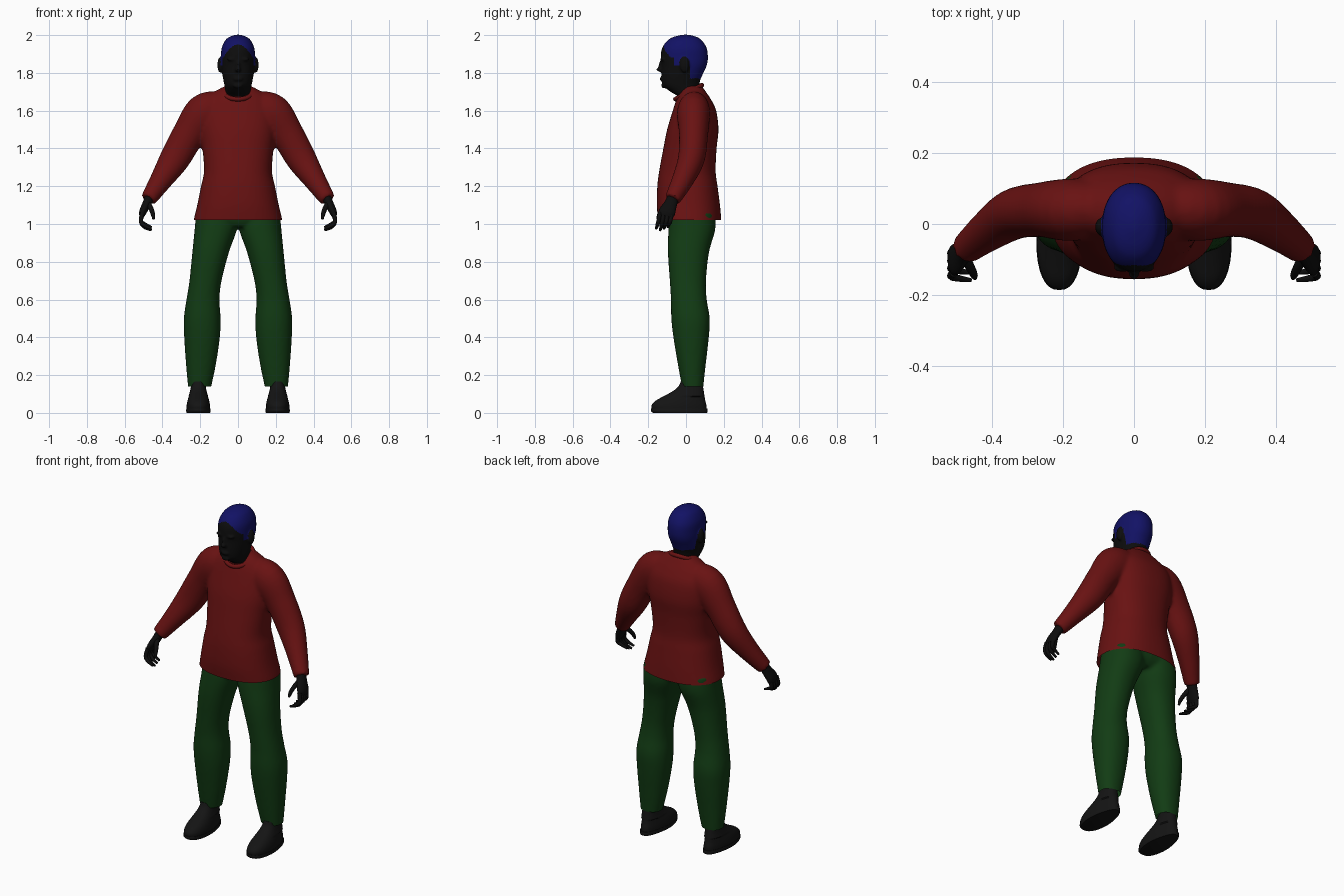
import bpy, bmesh, math
from mathutils import Vector

cube = bpy.data.objects.get("Cube")
if cube:
    bpy.data.objects.remove(cube, do_unlink=True)


def material(name, rgb):
    m = bpy.data.materials.new(name)
    m.use_nodes = True
    m.diffuse_color = (*rgb, 1)
    m.node_tree.nodes["Principled BSDF"].inputs["Base Color"].default_value = (*rgb, 1)
    return m


RED = material("dark red", (0.14, 0.006, 0.006))
GREEN = material("dark green", (0.006, 0.045, 0.007))
BLUE = material("dark blue", (0.006, 0.006, 0.13))
SKIN = material("near black", (0.004, 0.004, 0.004))
SHOE = material("soft black", (0.007, 0.007, 0.007))


def spline(rows, t):
    """Catmull-Rom interpolation of a list of equal-length rows."""
    i = min(int(t), len(rows) - 2)
    f = t - i
    a, b, c, d = (rows[min(max(k, 0), len(rows) - 1)] for k in range(i - 1, i + 3))
    return [q + 0.5 * f * (r - p + f * (2 * p - 5 * q + 4 * r - s + f * (3 * (q - r) + s - p)))
            for p, q, r, s in zip(a, b, c, d)]


def loft(bm, rows, segs=32, steps=5, power=2.0, along=False):
    """Closed skin over elliptical sections (x, y, z, radius across, radius deep)."""
    count = (len(rows) - 1) * steps
    fine = [spline(rows, k / steps) for k in range(count + 1)]
    rings = []
    for k, (x, y, z, ru, rv) in enumerate(fine):
        t = Vector((0, 0, 1))
        if along:
            t = Vector(fine[min(k + 1, count)][:3]) - Vector(fine[max(k - 1, 0)][:3])
            t.normalize()
        u = Vector((0, 1, 0)).cross(t).normalized()
        v = t.cross(u)
        ring = []
        for j in range(segs):
            c, s = math.cos(math.tau * j / segs), math.sin(math.tau * j / segs)
            cu = math.copysign(abs(c) ** (2 / power), c)
            sv = math.copysign(abs(s) ** (2 / power), s)
            ring.append(bm.verts.new(Vector((x, y, z)) + u * ru * cu + v * rv * sv))
        rings.append(ring)
    for lo, hi in zip(rings, rings[1:]):
        for j in range(segs):
            bm.faces.new((lo[j - 1], lo[j], hi[j], hi[j - 1]))
    bm.faces.new(rings[0])
    bm.faces.new(rings[-1])


def levels(rows, cx=0, s=1):
    """Turn (z, half width, front y, back y) into loft rows."""
    return [(s * cx, (f + b) / 2, z, w, (b - f) / 2) for z, w, f, b in rows]


def blob(bm, centre, size):
    geo = bmesh.ops.create_uvsphere(bm, u_segments=20, v_segments=12, radius=1)
    for v in geo["verts"]:
        v.co = Vector(centre) + Vector(a * b for a, b in zip(v.co, size))


def finish(bm, name, mats, fuse=0, smooth=6, cut=None):
    """Make an object; optionally fuse its volumes into one skin and trim below a height."""
    bmesh.ops.recalc_face_normals(bm, faces=bm.faces)
    me = bpy.data.meshes.new(name)
    bm.to_mesh(me)
    bm.free()
    ob = bpy.data.objects.new(name, me)
    bpy.context.collection.objects.link(ob)
    if fuse:
        rm = ob.modifiers.new("Fuse", "REMESH")
        rm.mode = "VOXEL"
        rm.voxel_size = fuse
        sm = ob.modifiers.new("Soften", "SMOOTH")
        sm.factor = 0.5
        sm.iterations = smooth
        bpy.context.view_layer.update()
        dg = bpy.context.evaluated_depsgraph_get()
        ob.data = bpy.data.meshes.new_from_object(ob.evaluated_get(dg))
        ob.modifiers.clear()
    if cut is not None:
        b = bmesh.new()
        b.from_mesh(ob.data)
        bmesh.ops.bisect_plane(b, geom=b.verts[:] + b.edges[:] + b.faces[:],
                               plane_co=(0, 0, cut), plane_no=(0, 0, 1), clear_inner=True)
        b.to_mesh(ob.data)
        b.free()
    ob.data.materials.clear()
    for m in mats:
        ob.data.materials.append(m)
    bpy.ops.object.select_all(action="DESELECT")
    ob.select_set(True)
    bpy.context.view_layer.objects.active = ob
    bpy.ops.object.shade_smooth_by_angle(angle=math.radians(50))
    return ob


# Sweater: torso and both sleeves fused, open at the hem
bm = bmesh.new()
loft(bm, levels([
    (0.98, .238, -.143, .19), (1.02, .235, -.147, .187), (1.1, .216, -.155, .18),
    (1.2, .196, -.152, .167), (1.28, .18, -.142, .157), (1.4, .188, -.12, .162),
    (1.5, .2, -.1, .172), (1.6, .195, -.07, .16), (1.66, .165, -.05, .132),
    (1.7, .125, -.03, .105), (1.73, .07, -.01, .085)]), segs=48, power=2.3)
for s in (1, -1):
    loft(bm, [(s * x, y, z, a, b) for x, y, z, a, b in [
        (.09, .045, 1.61, .09, .075), (.175, .04, 1.585, .107, .088),
        (.26, .04, 1.475, .088, .077), (.335, .028, 1.345, .08, .071),
        (.41, -.02, 1.228, .059, .057), (.475, -.072, 1.13, .043, .043)]], along=True)
finish(bm, "sweater", [RED], fuse=0.01, cut=1.02)

# Collar band
curve = bpy.data.curves.new("collar", "CURVE")
curve.dimensions = "3D"
curve.bevel_depth = 0.012
sp = curve.splines.new("POLY")
sp.points.add(31)
sp.use_cyclic_u = True
for k, p in enumerate(sp.points):
    a = math.tau * k / 32
    p.co = (.078 * math.cos(a), .014 + .07 * math.sin(a), 1.698 + .037 * math.sin(a), 1)
curve.materials.append(RED)
bpy.context.collection.objects.link(bpy.data.objects.new("collar", curve))

# Trousers: two legs and the seat fused, open at the ankles
bm = bmesh.new()
for s in (1, -1):
    loft(bm, [(s * (i + o) / 2, (f + b) / 2, z, (o - i) / 2, (b - f) / 2)
              for z, i, o, f, b in [
        (1.06, 0, .222, -.085, .155), (.97, .006, .23, -.093, .155),
        (.85, .048, .242, -.096, .122), (.7, .087, .257, -.086, .106),
        (.6, .098, .273, -.08, .11), (.5, .092, .287, -.078, .126),
        (.4, .096, .285, -.067, .121), (.25, .118, .275, -.042, .104),
        (.12, .146, .263, -.018, .09)]], power=2.2)
loft(bm, levels([(.985, .1, -.07, .12), (1.03, .215, -.09, .15), (1.1, .18, -.09, .14)]),
     power=2.3)
finish(bm, "trousers", [GREEN], fuse=0.01, cut=0.14)

# Head with neck, ears, nose, lips and brow fused; hair coloured by region
bm = bmesh.new()
loft(bm, levels([
    (1.6, .07, -.02, .08), (1.67, .068, -.04, .08), (1.7, .066, -.082, .075),
    (1.73, .071, -.119, .07), (1.76, .077, -.128, .075), (1.8, .084, -.13, .092),
    (1.84, .089, -.13, .11), (1.88, .09, -.134, .116), (1.93, .087, -.127, .11),
    (1.97, .069, -.1, .086), (1.99, .047, -.067, .058), (2.002, .012, -.02, .015)]),
    segs=48, power=2.15)
blob(bm, (0, -.135, 1.818), (.016, .022, .013))
blob(bm, (0, -.131, 1.838), (.01, .014, .03))
blob(bm, (0, -.128, 1.768), (.026, .011, .012))
blob(bm, (0, -.118, 1.733), (.026, .014, .014))
for s in (1, -1):
    blob(bm, (s * .095, -.008, 1.842), (.014, .024, .042))
    blob(bm, (s * .034, -.122, 1.872), (.026, .014, .009))
head = finish(bm, "head", [SKIN, BLUE], fuse=0.006, smooth=4)
for f in head.data.polygons:
    x, y, z = f.center
    if y > .02:
        line = 1.77
    elif y > -.035:
        line = 1.885 if abs(x) > .092 else 1.865
    elif y > -.065:
        line = 1.84
    else:
        line = 1.95 - .07 * min(1, (x / .078) ** 2)
    f.material_index = int(z > line)

for s, side in ((1, "left"), (-1, "right")):
    # Hand: palm, four curled fingers and thumb
    bm = bmesh.new()
    loft(bm, [(s * .465, -.066, 1.15, .025, .03), (s * .482, -.08, 1.11, .023, .034),
              (s * .503, -.1, 1.065, .02, .044), (s * .51, -.107, 1.04, .012, .038)],
         segs=20, along=True)
    for i in range(4):
        y = -.138 + .021 * i
        drop = .008 * abs(i - 1)
        loft(bm, [(s * .506, y, 1.06, .012, .011), (s * .514, y - .008, 1.015, .011, .011),
                  (s * .497, y - .014, .985 + drop, .01, .01),
                  (s * .458, y - .02, .967 + drop, .006, .006)],
             segs=10, steps=4, along=True)
    loft(bm, [(s * .477, -.09, 1.11, .016, .016), (s * .46, -.122, 1.08, .013, .013),
              (s * .45, -.142, 1.05, .011, .011), (s * .447, -.152, 1.025, .006, .006)],
         segs=10, steps=4, along=True)
    finish(bm, side + "_hand", [SKIN])

    # Shoe: upper and sole, narrowed towards the heel
    for part, rows in (
        ("shoe", [(.015, .062, -.18, .108), (.04, .062, -.182, .108), (.065, .058, -.16, .102),
                  (.09, .051, -.115, .098), (.115, .044, -.07, .094), (.14, .039, -.04, .09),
                  (.165, .036, -.028, .084)]),
        ("sole", [(0, .063, -.175, .112), (.01, .065, -.185, .114), (.022, .064, -.185, .113)])):
        bm = bmesh.new()
        loft(bm, levels(rows, .21, s), power=2.4)
        for v in bm.verts:
            if v.co.z < .09:
                k = 1 - .2 * min(1, max(0, (v.co.y + .04) / .12))
                v.co.x = s * .21 + (v.co.x - s * .21) * k
        finish(bm, side + "_" + part, [SHOE])
